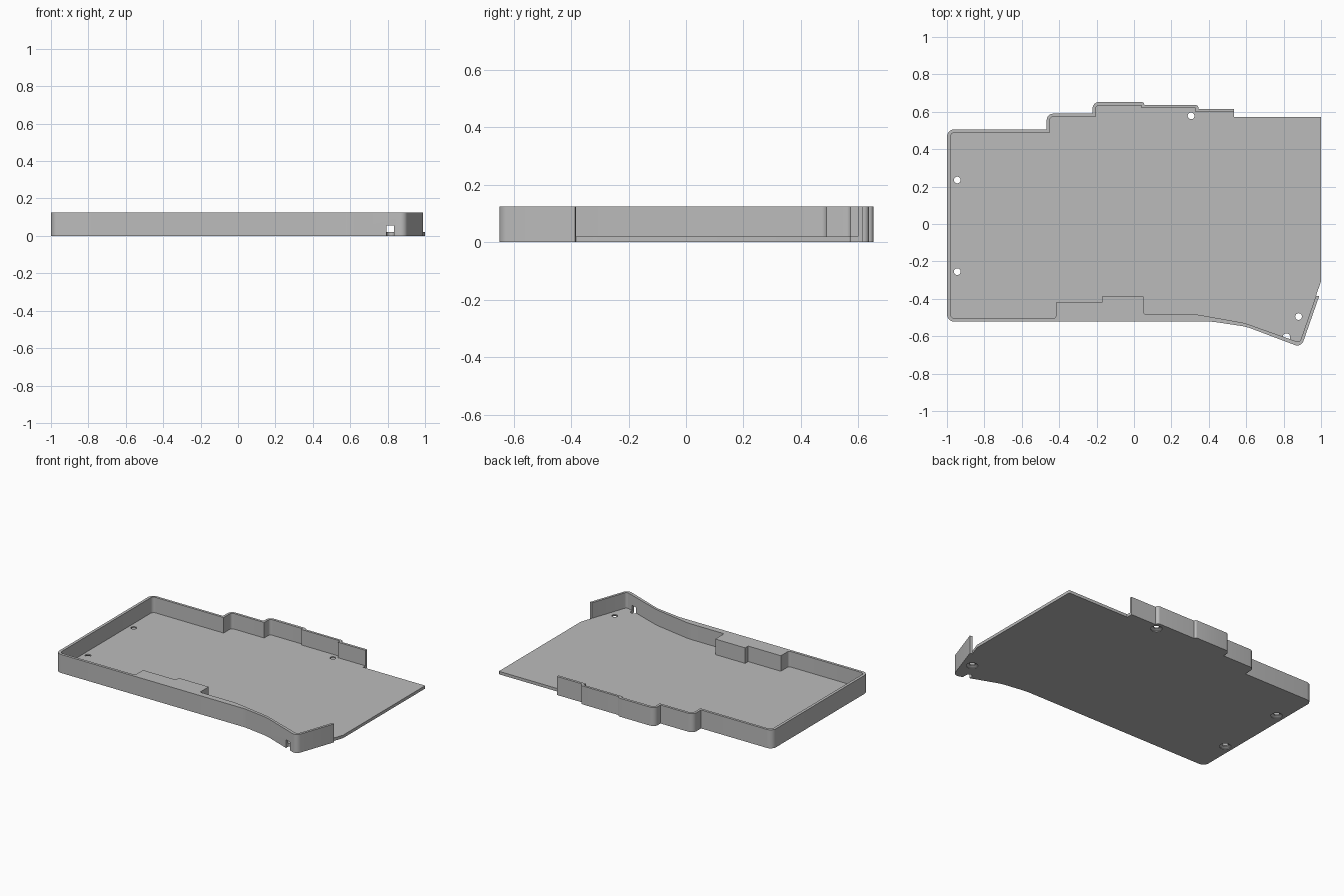
import bpy, bmesh, math
from mathutils import Vector

if "Cube" in bpy.data.objects:
    bpy.data.objects.remove(bpy.data.objects["Cube"], do_unlink=True)

FLOOR, TOP = 0.02, 0.125

grey = bpy.data.materials.new("case grey")
grey.use_nodes = True
grey.diffuse_color = (0.5, 0.5, 0.5, 1)
grey.node_tree.nodes["Principled BSDF"].inputs["Base Color"].default_value = (0.5, 0.5, 0.5, 1)


def rounded(points, steps=6):
    """Replace each (x, y, radius) corner by a tangent arc."""
    out = []
    for i, p in enumerate(points):
        c = Vector(p[:2])
        r = p[2] if len(p) > 2 else 0
        if r == 0:
            out.append(c)
            continue
        a = (Vector(points[i - 1][:2]) - c).normalized()
        b = (Vector(points[(i + 1) % len(points)][:2]) - c).normalized()
        half = a.angle(b) / 2
        mid = c + (a + b).normalized() * (r / math.sin(half))
        start = c + a * (r / math.tan(half)) - mid
        sweep = start.angle_signed(c + b * (r / math.tan(half)) - mid)
        for k in range(steps + 1):
            t = -sweep * k / steps
            out.append(mid + Vector((start.x * math.cos(t) - start.y * math.sin(t),
                                     start.x * math.sin(t) + start.y * math.cos(t))))
    return out


def prism(name, outline, z0, z1):
    """Extrude a flat outline between two heights."""
    bm = bmesh.new()
    face = bm.faces.new([bm.verts.new((p[0], p[1], z0)) for p in outline])
    ext = bmesh.ops.extrude_face_region(bm, geom=[face])
    for v in ext["geom"]:
        if isinstance(v, bmesh.types.BMVert):
            v.co.z = z1
    bmesh.ops.recalc_face_normals(bm, faces=bm.faces)
    return finish(name, bm)


def finish(name, bm):
    me = bpy.data.meshes.new(name)
    bm.to_mesh(me)
    bm.free()
    ob = bpy.data.objects.new(name, me)
    bpy.context.collection.objects.link(ob)
    me.materials.append(grey)
    return ob


def activate(ob):
    bpy.ops.object.select_all(action="DESELECT")
    ob.select_set(True)
    bpy.context.view_layer.objects.active = ob


def cut(ob, cutter):
    cutter.hide_render = True
    mod = ob.modifiers.new("cut", "BOOLEAN")
    mod.operation, mod.solver, mod.object = "DIFFERENCE", "EXACT", cutter
    activate(ob)
    bpy.ops.object.modifier_apply(modifier=mod.name)


def screw_cutter(x, y):
    """Through hole with a countersink on the underside."""
    bm = bmesh.new()
    rings = []
    for r, z in ((0.036, -0.01), (0.036, 0.004), (0.018, 0.012), (0.018, 0.04)):
        rings.append([bm.verts.new((x + r * math.cos(k * math.tau / 24),
                                    y + r * math.sin(k * math.tau / 24), z)) for k in range(24)])
    for lo, hi in zip(rings, rings[1:]):
        for k in range(24):
            j = (k + 1) % 24
            bm.faces.new((lo[k], lo[j], hi[j], hi[k]))
    bm.faces.new(rings[0])
    bm.faces.new(rings[-1])
    bmesh.ops.recalc_face_normals(bm, faces=bm.faces)
    return finish("screw_cutter", bm)


# Outer outline, from the stepped back edge round the left side to the front tail
outer = [(0.535, 0.615), (0.345, 0.615), (0.345, 0.637, 0.018), (0.055, 0.637),
         (0.055, 0.652, 0.014), (-0.222, 0.652, 0.035), (-0.222, 0.59),
         (-0.467, 0.59, 0.035), (-0.467, 0.506), (-1, 0.506, 0.04),
         (-1, -0.522, 0.04), (0.42, -0.522, 0.3), (0.6, -0.549, 0.3),
         (0.894, -0.66, 0.035), (0.99, -0.386)]

# Inner outline, back again along the front wall with its thick stepped block
inner = [(0.973, -0.383), (0.886, -0.634, 0.018), (0.59, -0.529, 0.3),
         (0.32, -0.481, 0.3), (0.052, -0.481, 0.01), (0.052, -0.387),
         (-0.172, -0.387), (-0.172, -0.419), (-0.417, -0.419), (-0.417, -0.504, 0.015),
         (-0.981, -0.504, 0.022), (-0.981, 0.489, 0.022), (-0.45, 0.489),
         (-0.45, 0.573, 0.018), (-0.205, 0.573), (-0.205, 0.634, 0.018),
         (0.04, 0.634), (0.04, 0.621), (0.33, 0.621), (0.33, 0.598), (0.535, 0.598)]

# Open right side of the floor
side = [(0.973, -0.383), (1, -0.306), (1, 0.573, 0.006), (0.535, 0.573)]

floor = prism("floor_plate", rounded(outer + side), 0, FLOOR)
wall = prism("rim_wall", rounded(outer + inner), FLOOR, TOP)

cutters = [screw_cutter(x, y) for x, y in
           ((-0.945, 0.235), (-0.945, -0.255), (0.305, 0.578), (0.88, -0.495))]

# Cable slot through the tail of the front wall
slot = prism("slot_cutter", rounded([(0.795, -0.72), (0.835, -0.72),
                                     (0.835, -0.585, 0.019), (0.795, -0.585, 0.019)]), -0.02, 0.056)
for c in cutters:
    cut(floor, c)
cut(floor, slot)
cut(wall, slot)
for c in cutters + [slot]:
    bpy.data.objects.remove(c, do_unlink=True)

for ob in (floor, wall):
    activate(ob)
    bpy.ops.object.shade_smooth_by_angle(angle=math.radians(30))
